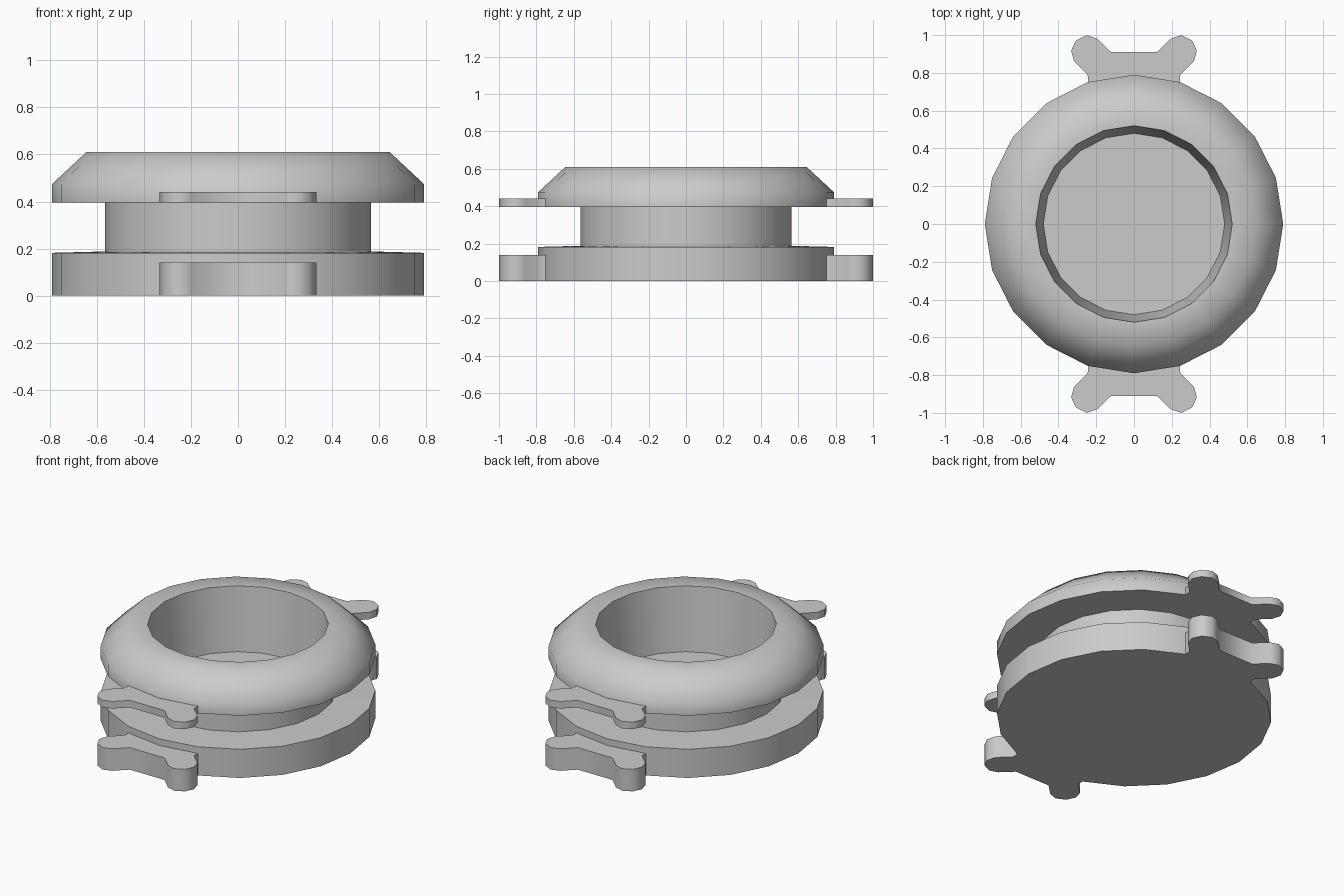
import bpy, bmesh, math

old = bpy.data.objects.get("Cube")
if old:
    bpy.data.objects.remove(old, do_unlink=True)

SIDES = 20
R = 0.79        # outer radius of base and collar
NECK = 0.565    # outer radius of the drum
STEP = math.tau / SIDES

grey = bpy.data.materials.new("light grey")
grey.use_nodes = True
grey.diffuse_color = (0.6, 0.6, 0.6, 1)
grey.node_tree.nodes["Principled BSDF"].inputs["Base Color"].default_value = (0.6, 0.6, 0.6, 1)


def finish(name, bm):
    mesh = bpy.data.meshes.new(name)
    bm.to_mesh(mesh)
    bm.free()
    mesh.materials.append(grey)
    obj = bpy.data.objects.new(name, mesh)
    bpy.context.collection.objects.link(obj)
    bpy.ops.object.select_all(action='DESELECT')
    obj.select_set(True)
    bpy.context.view_layer.objects.active = obj
    bpy.ops.object.shade_smooth_by_angle(angle=math.radians(52))


def lathe(name, profile, cap=None):
    """Spin (radius, z) points, listed counter-clockwise; cap fills one end ring."""
    bm = bmesh.new()
    rings = [[bm.verts.new((r * math.sin(i * STEP), -r * math.cos(i * STEP), z))
              for i in range(SIDES)] for r, z in profile]
    for a, b in zip(rings, rings[1:]):
        for i in range(SIDES):
            j = (i + 1) % SIDES
            bm.faces.new((a[i], a[j], b[j], b[i]))
    if cap == "start":
        bm.faces.new(rings[0][::-1])
    elif cap == "end":
        bm.faces.new(rings[-1])
    finish(name, bm)


def tab(name, side, z, height):
    """Two-lobed grip that joins the rim between two of its corners."""
    half = [(R * math.sin(STEP), R * math.cos(STEP)), (0.245, 0.79), (0.317, 0.86),
            (0.333, 0.918), (0.307, 0.972), (0.25, 1.0), (0.196, 0.982), (0.122, 0.911)]
    outline = [(0, R)] + half + [(-x, y) for x, y in reversed(half)]
    bm = bmesh.new()
    face = bm.faces.new([bm.verts.new((x * side, y * side, z)) for x, y in outline])
    grown = bmesh.ops.extrude_face_region(bm, geom=[face], use_keep_orig=True)["geom"]
    top = [v for v in grown if isinstance(v, bmesh.types.BMVert)]
    bmesh.ops.translate(bm, verts=top, vec=(0, 0, height))
    bmesh.ops.recalc_face_normals(bm, faces=bm.faces)
    finish(name, bm)


# Body, from the bottom up
lathe("base_plate", [(R, 0), (R, 0.182), (NECK, 0.188)], cap="start")
lathe("drum", [(NECK, 0.188), (NECK, 0.395)])
lathe("collar", [(NECK, 0.395), (R, 0.395), (R, 0.475), (0.645, 0.61), (0.52, 0.61)])
lathe("well", [(0.52, 0.61), (0.48, 0.21)], cap="end")

# Grip tabs at front and back
for label, side in (("front", -1), ("back", 1)):
    tab(label + "_lower_tab", side, 0, 0.14)
    tab(label + "_upper_tab", side, 0.395, 0.045)
